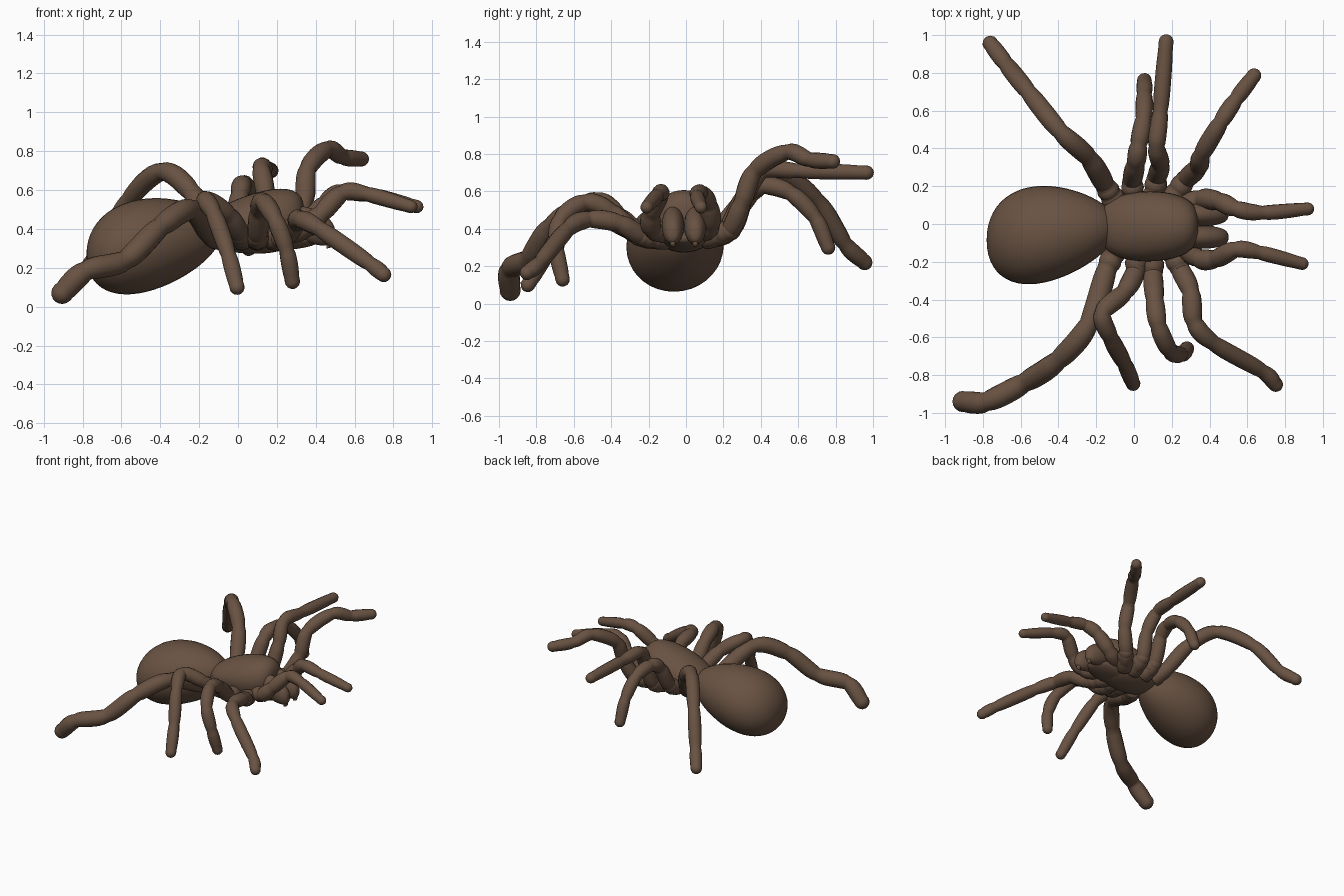
import bpy
import bmesh
import math
from mathutils import Vector

if "Cube" in bpy.data.objects:
    bpy.data.objects.remove(bpy.data.objects["Cube"])

COLOR = (0.14, 0.085, 0.055, 1)
brown = bpy.data.materials.new("dark brown")
brown.use_nodes = True
brown.diffuse_color = COLOR
bsdf = brown.node_tree.nodes["Principled BSDF"]
bsdf.inputs["Base Color"].default_value = COLOR
bsdf.inputs["Roughness"].default_value = 0.8


def skin_rings(name, rings):
    """Join rings of points into a closed smooth surface."""
    bm = bmesh.new()
    loops = [[bm.verts.new(p) for p in ring] for ring in rings]
    count = len(loops[0])
    for a, b in zip(loops, loops[1:]):
        for i in range(count):
            j = (i + 1) % count
            bm.faces.new((a[i], a[j], b[j], b[i]))
    bm.faces.new(loops[0])
    bm.faces.new(loops[-1])
    bmesh.ops.recalc_face_normals(bm, faces=bm.faces)
    for face in bm.faces:
        face.smooth = True
    mesh = bpy.data.meshes.new(name)
    bm.to_mesh(mesh)
    bm.free()
    mesh.materials.append(brown)
    bpy.context.collection.objects.link(bpy.data.objects.new(name, mesh))


def ellipse(centre, u, v, sides):
    """Ring of points around a centre, spanned by two half axes."""
    angles = [math.tau * i / sides for i in range(sides)]
    return [centre + u * math.cos(a) + v * math.sin(a) for a in angles]


def egg(name, start, end, width, height, fullness=1, taper_w=0, taper_h=0):
    """Egg lying along x; tapers are positive when the rear is fatter."""
    start, end = Vector(start), Vector(end)
    steps = 28
    rings = []
    for i in range(steps + 1):
        angle = math.pi * (i + 0.1) / (steps + 0.2)
        rear = math.cos(angle)
        bulge = math.sin(angle) ** fullness
        u = Vector((0, bulge * (width + taper_w * rear), 0))
        v = Vector((0, 0, bulge * (height + taper_h * rear)))
        rings.append(ellipse(start.lerp(end, (1 - rear) / 2), u, v, 36))
    skin_rings(name, rings)


def spline(points, steps):
    """Smooth path through all the points."""
    pts = [Vector(p) for p in points]
    pts = [pts[0] * 2 - pts[1]] + pts + [pts[-1] * 2 - pts[-2]]
    path = []
    for a, b, c, d in zip(pts, pts[1:], pts[2:], pts[3:]):
        for k in range(steps):
            t = k / steps
            path.append(b + ((c - a) * t + (a * 2 - b * 5 + c * 4 - d) * t * t
                             + (b * 3 - a - c * 3 + d) * t ** 3) / 2)
    return path + [pts[-2]]


def limb(name, points, thick, tip):
    """Round-ended tube that narrows to its tip and pinches at the joints."""
    steps = 8
    path = spline(points, steps)
    last = len(path) - 1
    side = (path[1] - path[0]).orthogonal()
    rings = []
    for i, p in enumerate(path):
        along = (path[min(i + 1, last)] - path[max(i - 1, 0)]).normalized()
        side = (side - along * side.dot(along)).normalized()
        up = along.cross(side)
        radius = thick + (tip - thick) * (i / last) ** 1.5
        if 0 < i < last:
            middle = 1 - abs((i / steps) % 1 - 0.5) * 2
            radius *= 1.05 - 0.16 * (1 - middle) ** 3
        rings.append(ellipse(p, side * radius, up * radius, 14))
    for k in range(1, 5):
        a = k * math.pi / 9
        r = tip * math.cos(a)
        rings.append(ellipse(p + along * tip * math.sin(a), side * r, up * r, 14))
    skin_rings(name, rings)


def leg(name, side, hip_x, *joints, thick=0.053, tip=0.039):
    """Leg with a swollen hip, starting under the carapace."""
    root = Vector((hip_x, side * 0.1, 0.35))
    first = Vector(joints[0])
    limb(name + "_leg", [root, *joints], thick, tip)
    limb(name + "_hip", [root, root.lerp(first, 0.6), first], 0.062, 0.054)


# Drooping abdomen, fat at the rear, and carapace rising to the front
egg("abdomen", (-.78, -.085, .265), (-.09, -.015, .38), .25, .236,
    fullness=.92, taper_w=.065, taper_h=.05)
egg("carapace", (-.18, -.015, .39), (.34, -.01, .465), .185, .155,
    fullness=.6, taper_h=-.04)
egg("sternum", (-.12, -.01, .33), (.42, -.01, .35), .12, .055, fullness=.7)

# Jaws and fangs
for label, y in (("left", .05), ("right", -.07)):
    egg(label + "_jaw", (.24, y, .46), (.5, y, .375), .06, .09, fullness=.7)
    limb(label + "_fang", [(.45, y, .36), (.475, y, .325), (.46, y, .305)], .022, .006)

# Right legs
leg("right_rear", -1, -.08, (-.14, -.23, .37), (-.24, -.53, .5), (-.4, -.72, .41),
    (-.58, -.84, .24), (-.78, -.94, .185), (-.905, -.94, .07), thick=.057, tip=.056)
leg("right_third", -1, .02, (.01, -.24, .37), (-.05, -.36, .47), (-.165, -.47, .55),
    (-.125, -.6, .48), (-.05, -.74, .27), (-.005, -.845, .1))
leg("right_second", -1, .1, (.1, -.25, .36), (.11, -.4, .49), (.13, -.54, .54),
    (.19, -.67, .45), (.25, -.69, .29), (.28, -.66, .13))
leg("right_front", -1, .18, (.24, -.23, .36), (.3, -.36, .43), (.32, -.52, .45),
    (.42, -.63, .4), (.68, -.78, .22), (.75, -.85, .165))

# Left legs
leg("left_rear", 1, -.09, (-.15, .2, .42), (-.24, .35, .59), (-.39, .49, .695),
    (-.56, .7, .55), (-.68, .85, .32), (-.76, .955, .22), thick=.055, tip=.042)
leg("left_third", 1, 0, (-.01, .22, .4), (.01, .32, .58), (.025, .42, .63),
    (.05, .56, .59), (.055, .69, .46), (.055, .76, .3))
leg("left_second", 1, .1, (.12, .24, .39), (.14, .315, .57), (.12, .41, .71),
    (.14, .6, .71), (.17, .965, .7))
leg("left_front", 1, .18, (.27, .23, .39), (.34, .3, .54), (.36, .37, .71),
    (.46, .54, .81), (.54, .66, .77), (.635, .785, .76))

# Feelers reaching forward beside the jaws
limb("left_feeler", [(.24, .08, .38), (.35, .13, .42), (.45, .12, .53),
                     (.54, .08, .59), (.68, .06, .575), (.92, .08, .515)], .056, .034)
limb("right_feeler", [(.24, -.1, .38), (.34, -.18, .4), (.43, -.185, .48),
                      (.54, -.135, .585), (.66, -.15, .58), (.89, -.21, .515)], .056, .034)
